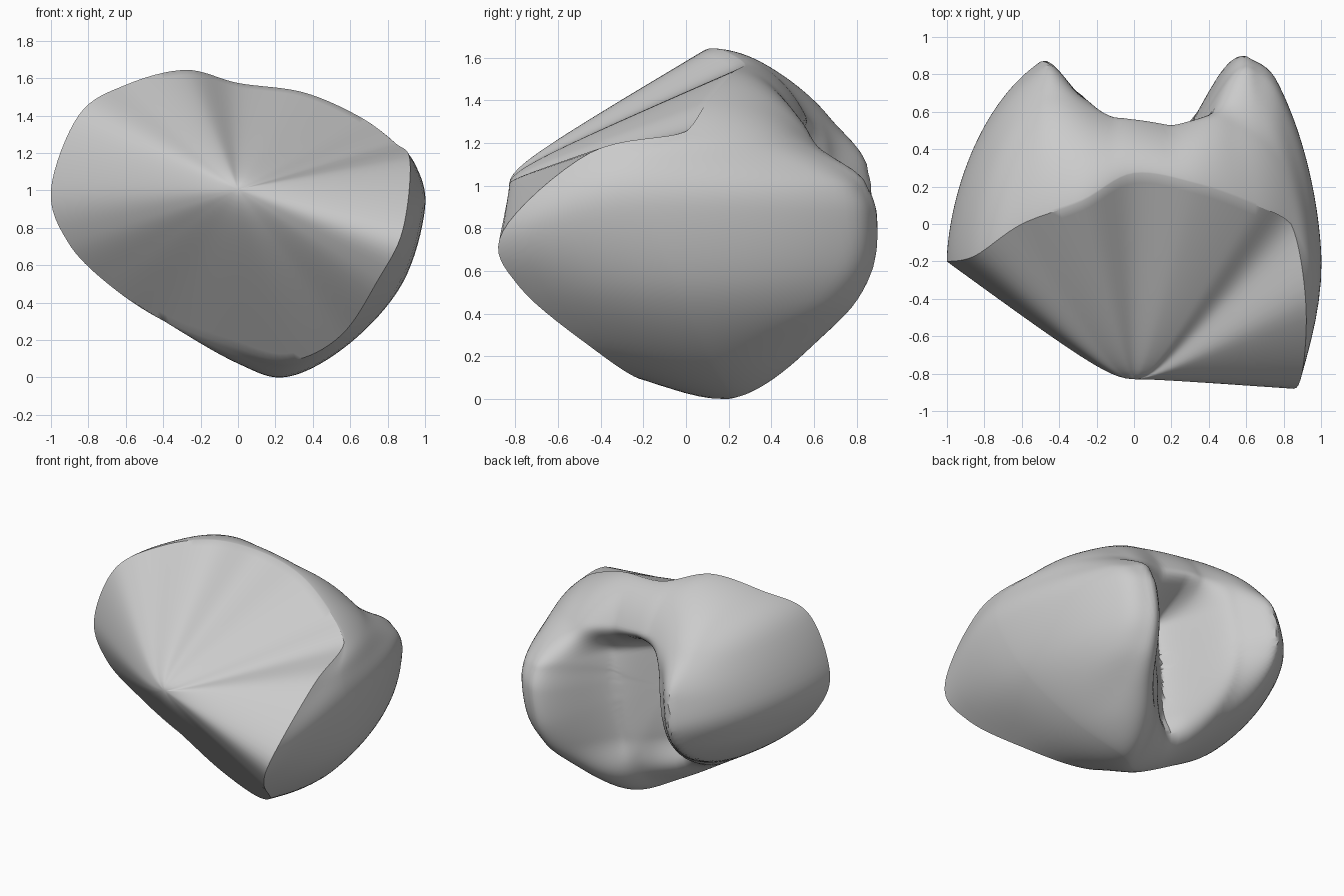
import bpy, bmesh, math
from mathutils import Vector

if "Cube" in bpy.data.objects:
    bpy.data.objects.remove(bpy.data.objects["Cube"])

# Paired keys: rim of the front facet, and the widest outline behind it
RIM = [(.92, -.45, 1.15), (.84, 0, 1.25), (.65, .1, 1.39), (.35, .21, 1.52), (0, .27, 1.57),
       (-.28, .12, 1.64), (-.6, 0, 1.56), (-.85, -.17, 1.4), (-1, -.2, 1.0), (-.91, -.18, .72),
       (-.7, -.12, .5), (-.4, -.08, .3), (-.05, -.15, .17), (.27, -.2, .085),
       (.55, -.42, .22), (.75, -.78, .52), (.88, -.86, .78)]
OUTER = {0: (.95, -.2, 1.13), 12: (0, .02, .07), 13: (.27, .2, 0), 14: (.6, .1, .18),
         15: (.88, -.05, .5), 16: (1, -.2, .9)}
SUB = 8


def closed_spline(pts):
    """Catmull-Rom loop through the points."""
    p = [Vector(q) for q in pts]
    n, out = len(p), []
    for i in range(n):
        a, b, c, d = p[i - 1], p[i], p[(i + 1) % n], p[(i + 2) % n]
        for k in range(SUB):
            t = k / SUB
            out.append(.5 * (2 * b + (c - a) * t + (2 * a - 5 * b + 4 * c - d) * t * t
                             + (3 * b - a - 3 * c + d) * t ** 3))
    return out


def smooth(t):
    t = max(0, min(1, t))
    return t * t * (3 - 2 * t)


def profile(x, keys):
    """Eased interpolation through (x, value) keys."""
    if x <= keys[0][0]:
        return keys[0][1]
    for (x0, v0), (x1, v1) in zip(keys, keys[1:]):
        if x <= x1:
            t = (x - x0) / (x1 - x0)
            return v0 + (v1 - v0) * (.5 * t + .5 * smooth(t))
    return keys[-1][1]


MIDDLE = [(-1, 1.0), (-.5, 1.0), (-.3, .72), (-.06, .2), (.25, .45), (.6, 1.14), (.75, 1.28), (1, 1.3)]
TOP = [(-1, 1.0), (-.5, .95), (-.1, .66), (.2, .62), (.5, .8), (1, 1.1)]
BOTTOM = [(-1, 1.0), (-.5, 1.0), (-.2, .42), (.1, .45), (.5, 1.0), (1, 1.25)]


def back_depth(x, z):
    """Two lobes with a deep cleft, closed by a saddle above."""
    up = smooth((z - 1.08 + .12 * max(x, 0)) / .24)
    low = smooth((.45 - z) / .3)
    m = profile(x + .12 * (.8 - z), MIDDLE)
    m += (profile(x, BOTTOM) - m) * low
    return m + (profile(x, TOP) - m) * up


rim = closed_spline(RIM)
outer = closed_spline([OUTER.get(i, p) for i, p in enumerate(RIM)])
rings = []

# Front facet: a blunt cone fanning out from the ridge
apex, soft = Vector((0, -.83, 1.0)), .16
for j in range(1, 25):
    s = j / 24
    t = (math.hypot(s, soft) - soft) / (math.hypot(1, soft) - soft)
    rings.append([Vector((apex.x + (p.x - apex.x) * s, apex.y + (p.y - apex.y) * t,
                          apex.z + (p.z - apex.z) * s)) for p in rim])

# Side wall from the rim to the widest outline
for j in range(1, 7):
    t = j / 6
    ring = []
    for a, b in zip(rim, outer):
        e = math.sin(t * math.pi / 2)
        ring.append(Vector((a.x + (b.x - a.x) * e, a.y + (b.y - a.y) * t, a.z + (b.z - a.z) * e)))
    rings.append(ring)

# Rounded back with lobes
N = 48
for j in range(1, N):
    s = math.sin(math.pi / 2 * (1 - j / N))
    g = (1 - s ** 2.5) ** .6
    ring = []
    for p in outer:
        x, z = p.x * s, .8 + (p.z - .8) * s
        ring.append(Vector((x, p.y + (back_depth(x, z) - p.y) * g, z)))
    rings.append(ring)

# Skin the rings
bm = bmesh.new()
loops = [[bm.verts.new(p) for p in r] for r in rings]
count = len(rim)
for a, b in zip(loops, loops[1:]):
    for i in range(count):
        k = (i + 1) % count
        bm.faces.new((a[i], a[k], b[k], b[i]))
for loop, tip in ((loops[0], apex), (loops[-1], Vector((0, back_depth(0, .8), .8)))):
    c = bm.verts.new(tip)
    for i in range(count):
        bm.faces.new((loop[i], loop[(i + 1) % count], c))
bmesh.ops.remove_doubles(bm, verts=bm.verts, dist=.0008)
bmesh.ops.recalc_face_normals(bm, faces=bm.faces)
low = min(v.co.z for v in bm.verts)
bmesh.ops.translate(bm, verts=bm.verts, vec=(0, 0, -low))

mesh = bpy.data.meshes.new("bone_fragment")
bm.to_mesh(mesh)
bm.free()
obj = bpy.data.objects.new("bone_fragment", mesh)
bpy.context.collection.objects.link(obj)
bpy.context.view_layer.objects.active = obj
obj.select_set(True)
bpy.ops.object.shade_smooth_by_angle(angle=math.radians(35))
